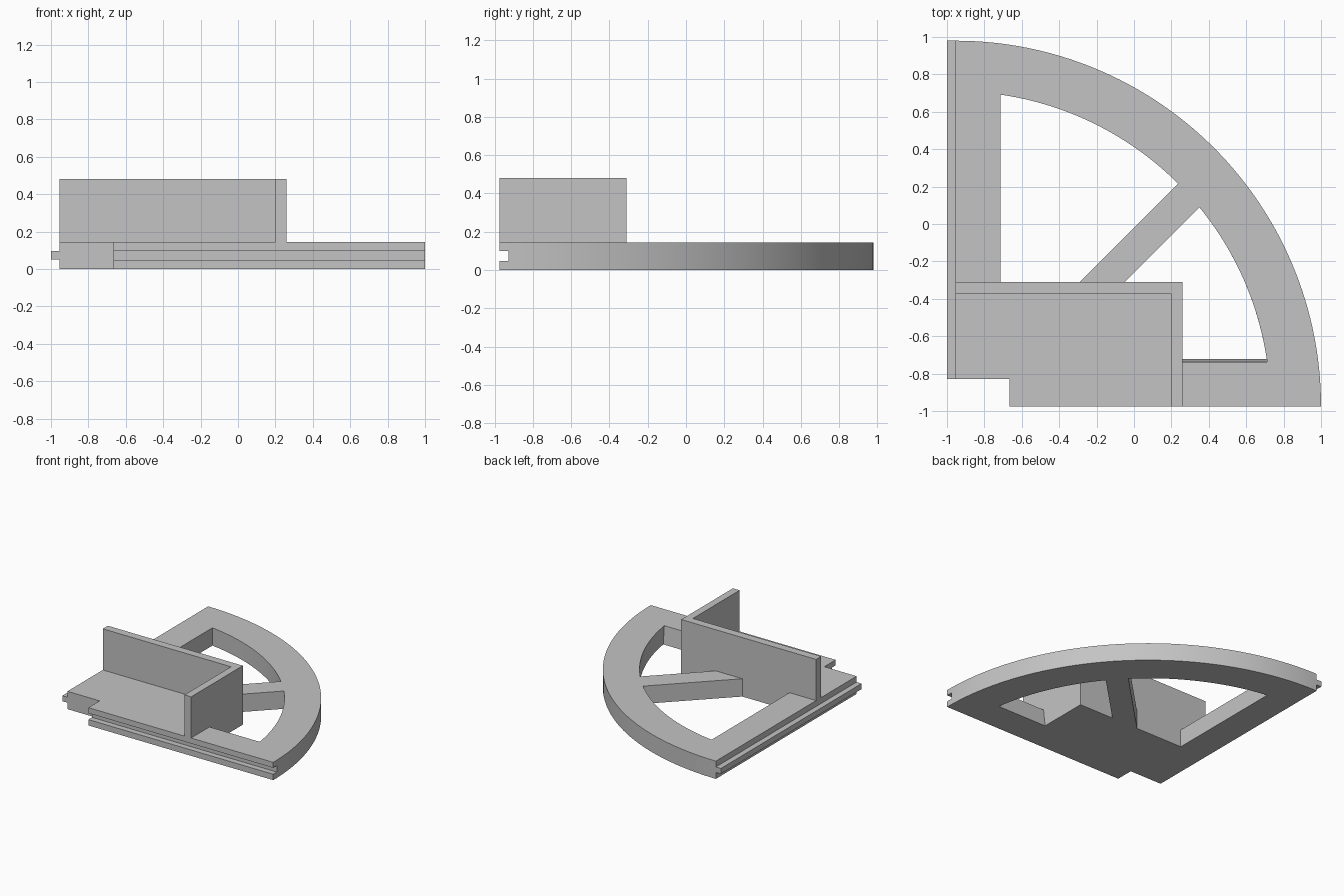
import bpy
import bmesh
from math import atan2, cos, sin, hypot, radians

if "Cube" in bpy.data.objects:
    bpy.data.objects.remove(bpy.data.objects["Cube"], do_unlink=True)

grey = bpy.data.materials.new("plain grey")
grey.use_nodes = True
colour = (0.55, 0.55, 0.55, 1)
grey.diffuse_color = colour
grey.node_tree.nodes["Principled BSDF"].inputs["Base Color"].default_value = colour

CX, CY = -0.955, -0.975      # corner of the quarter circle
OUTER, INNER = 1.955, 1.684  # rim radii
THICK, WALL_TOP = 0.145, 0.48
BOX_RIGHT, BOX_BACK = 0.26, -0.31


def prism(name, bottom, z0, z1, top=None):
    """Solid between a bottom outline and an optional different top outline."""
    bm = bmesh.new()
    low = [bm.verts.new((x, y, z0)) for x, y in bottom]
    high = [bm.verts.new((x, y, z1)) for x, y in top or bottom]
    bm.faces.new(low)
    bm.faces.new(high)
    for i in range(len(low)):
        j = (i + 1) % len(low)
        bm.faces.new((low[i], low[j], high[j], high[i]))
    bmesh.ops.recalc_face_normals(bm, faces=bm.faces)
    mesh = bpy.data.meshes.new(name)
    bm.to_mesh(mesh)
    bm.free()
    mesh.materials.append(grey)
    obj = bpy.data.objects.new(name, mesh)
    bpy.context.collection.objects.link(obj)
    return obj


def rect(x0, x1, y0, y1):
    return [(x0, y0), (x1, y0), (x1, y1), (x0, y1)]


def arc(radius, start, end, steps):
    angles = [start + (end - start) * i / steps for i in range(steps + 1)]
    return [(CX + radius * cos(a), CY + radius * sin(a)) for a in angles]


def inner_arc(p, q):
    a, b = (atan2(y - CY, x - CX) for x, y in (p, q))
    return arc(INNER, a, b, 24)


def cut(target, cutter):
    cutter.hide_render = True
    mod = target.modifiers.new("cut", "BOOLEAN")
    mod.operation = "DIFFERENCE"
    mod.solver = "EXACT"
    mod.object = cutter
    graph = bpy.context.evaluated_depsgraph_get()
    mesh = bpy.data.meshes.new_from_object(target.evaluated_get(graph))
    target.modifiers.clear()
    target.data = mesh
    bpy.data.objects.remove(cutter, do_unlink=True)


# Quarter-round base with a notched front corner
notch = [(CX, -0.83), (-0.665, -0.83), (-0.665, CY)]
base = prism("quarter_base", notch + arc(OUTER, 0, radians(90), 64), 0, THICK)

# Large opening between the left bar and the spoke
big = [(-0.29, BOX_BACK), *inner_arc((0.237, 0.217), (-0.715, 0.692)),
       (-0.715, BOX_BACK)]
cut(base, prism("large_opening", big, -0.01, THICK + 0.01))


# Small opening between the spoke, the box and the sloping front bar
def small_outline(front):
    return [(BOX_RIGHT, front), *inner_arc((0.711, front), (0.35, 0.09)),
            (-0.05, BOX_BACK), (BOX_RIGHT, BOX_BACK)]


cut(base, prism("small_opening", small_outline(-0.72), -0.01, THICK + 0.01,
                small_outline(-0.74)))

# Groove along the front edge
cut(base, prism("front_groove", rect(-0.8, 1.1, -1.1, -0.928), 0.048, 0.1))

# Tongue along the left edge
prism("left_tongue", rect(-1, CX, -0.83, 0.98), 0.052, 0.097)

# Upright L-shaped wall at the back and right of the box floor
wall = [(CX, -0.375), (0.2, -0.375), (0.2, CY), (BOX_RIGHT, CY),
        (BOX_RIGHT, BOX_BACK), (CX, BOX_BACK)]
prism("corner_wall", wall, THICK, WALL_TOP)

# Smooth the rim while keeping the edges sharp
bpy.ops.object.select_all(action="DESELECT")
base.select_set(True)
bpy.context.view_layer.objects.active = base
bpy.ops.object.shade_smooth_by_angle(angle=radians(30))
